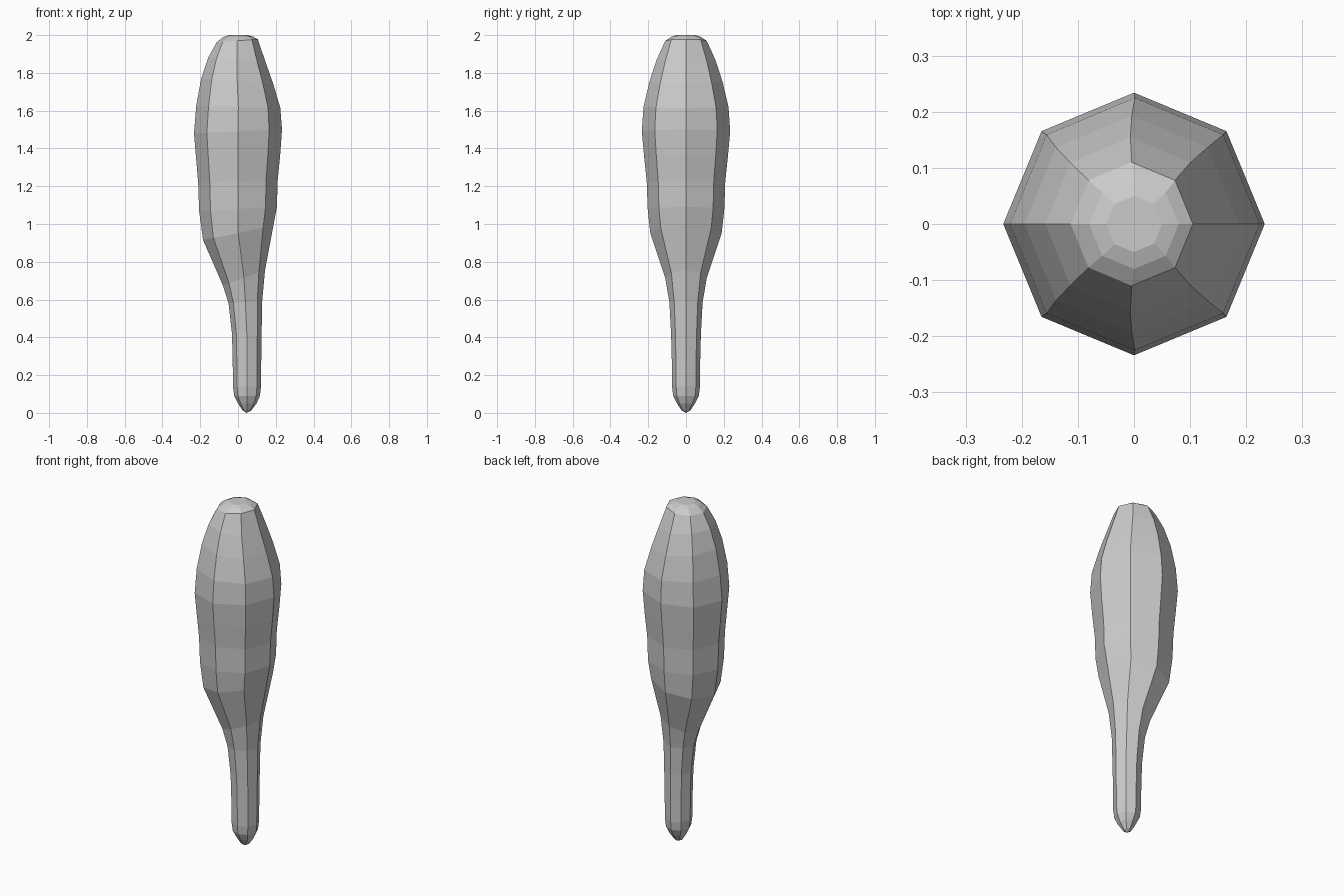
import bpy, bmesh, math

SIDES = 8

# Sections from the handle tip to the crown:
# left x, left z, right x, right z, half depth in y
SECTIONS = [
    (0.025, 0.012, 0.070, 0.012, 0.023),
    (0.000, 0.050, 0.098, 0.050, 0.048),
    (-0.020, 0.090, 0.116, 0.090, 0.068),
    (-0.027, 0.140, 0.122, 0.140, 0.074),
    (-0.028, 0.270, 0.123, 0.270, 0.075),
    (-0.032, 0.420, 0.125, 0.420, 0.079),
    (-0.050, 0.580, 0.128, 0.590, 0.088),
    (-0.080, 0.675, 0.143, 0.755, 0.110),
    (-0.185, 0.915, 0.187, 0.990, 0.189),
    (-0.206, 1.070, 0.206, 1.090, 0.203),
    (-0.211, 1.220, 0.210, 1.230, 0.208),
    (-0.223, 1.360, 0.223, 1.360, 0.222),
    (-0.233, 1.480, 0.233, 1.500, 0.234),
    (-0.221, 1.625, 0.224, 1.615, 0.225),
    (-0.195, 1.770, 0.187, 1.740, 0.193),
    (-0.158, 1.880, 0.145, 1.860, 0.155),
    (-0.113, 1.962, 0.105, 1.978, 0.110),
    (-0.080, 1.988, 0.080, 1.992, 0.080),
    (-0.050, 2.000, 0.050, 2.000, 0.050),
]


def add_ring(bm, xl, zl, xr, zr, ry):
    """One tilted eight-sided cross-section."""
    ring = []
    for i in range(SIDES):
        a = 2 * math.pi * i / SIDES
        c, s = math.cos(a), math.sin(a)
        ring.append(bm.verts.new(((xl + xr) / 2 + (xr - xl) / 2 * c,
                                  ry * s,
                                  (zl + zr) / 2 + (zr - zl) / 2 * c)))
    return ring


bm = bmesh.new()
rings = [add_ring(bm, *s) for s in SECTIONS]

# Side walls
for low, high in zip(rings, rings[1:]):
    for i in range(SIDES):
        j = (i + 1) % SIDES
        bm.faces.new((low[i], low[j], high[j], high[i]))

# Flat crown and pointed handle tip
bm.faces.new(rings[-1])
tip = bm.verts.new((0.047, 0, 0))
for i in range(SIDES):
    bm.faces.new((tip, rings[0][(i + 1) % SIDES], rings[0][i]))

bmesh.ops.recalc_face_normals(bm, faces=bm.faces)
mesh = bpy.data.meshes.new("club")
bm.to_mesh(mesh)
bm.free()
club = bpy.data.objects.new("club", mesh)
bpy.context.collection.objects.link(club)
